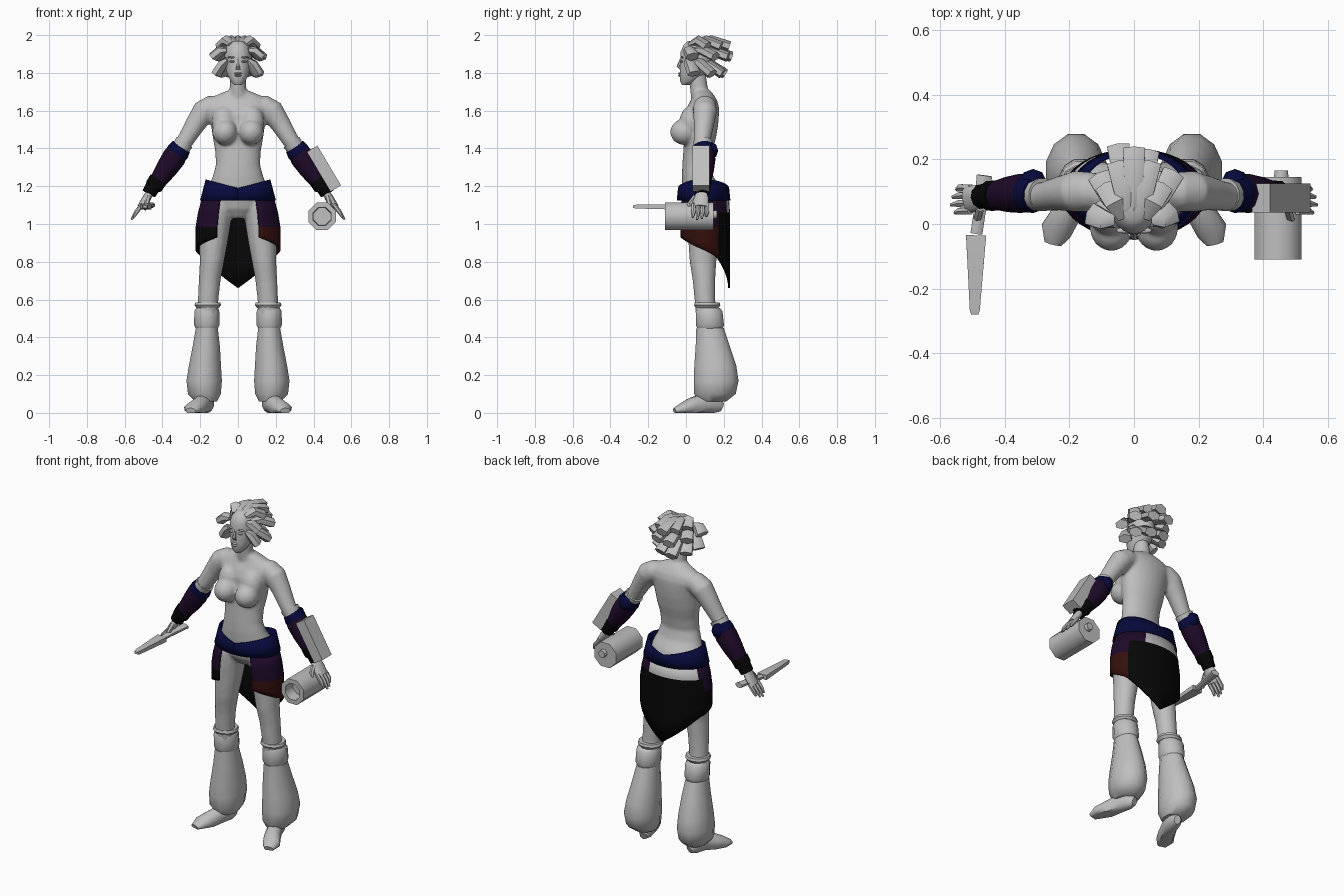
import bpy, bmesh, math
from mathutils import Vector

cube = bpy.data.objects.get("Cube")
if cube:
    bpy.data.objects.remove(cube, do_unlink=True)

X, Y, Z = Vector((1, 0, 0)), Vector((0, 1, 0)), Vector((0, 0, 1))
parts = []


def material(name, r, g, b):
    m = bpy.data.materials.new(name)
    m.use_nodes = True
    m.diffuse_color = (r, g, b, 1)
    m.node_tree.nodes["Principled BSDF"].inputs["Base Color"].default_value = (r, g, b, 1)
    return m


GREY = material("plain grey", .52, .52, .52)
BLUE = material("navy blue", .002, .003, .045)
PURPLE = material("dark purple", .013, .003, .022)
RED = material("dark red", .034, .005, .004)
BLACK = material("black", .002, .002, .002)


def finish(name, bm, *mats):
    bmesh.ops.recalc_face_normals(bm, faces=bm.faces)
    me = bpy.data.meshes.new(name)
    bm.to_mesh(me)
    bm.free()
    for m in mats:
        me.materials.append(m)
    ob = bpy.data.objects.new(name, me)
    bpy.context.collection.objects.link(ob)
    parts.append(ob)
    return ob


def loft(name, rings, mat=GREY, n=12, axis=None, s=1):
    """Skin elliptical sections (x, y, z, rx, ry); sections follow the path unless an axis is set."""
    bm = bmesh.new()
    pts = [Vector(r[:3]) for r in rings]
    loops = []
    for i, (p, r) in enumerate(zip(pts, rings)):
        t = axis or (pts[min(i + 1, len(pts) - 1)] - pts[max(i - 1, 0)]).normalized()
        side = t.cross(Z).normalized() if abs(t.z) < .99 else X
        up = side.cross(t)
        loop = []
        for k in range(n):
            a = math.tau * (k + .5) / n
            v = p + side * r[3] * math.cos(a) + up * r[-1] * math.sin(a)
            loop.append(bm.verts.new((v.x * s, v.y, max(v.z, 0))))
        loops.append(loop)
    for a, b in zip(loops, loops[1:]):
        for k in range(n):
            j = (k + 1) % n
            bm.faces.new((a[k], a[j], b[j], b[k]))
    bm.faces.new(loops[0])
    bm.faces.new(loops[-1])
    return finish(name, bm, mat)


def ball(name, loc, size, mat=GREY, seg=16):
    bm = bmesh.new()
    bmesh.ops.create_uvsphere(bm, u_segments=seg, v_segments=seg // 2, radius=1)
    bmesh.ops.scale(bm, vec=size, verts=bm.verts)
    bmesh.ops.translate(bm, vec=loc, verts=bm.verts)
    return finish(name, bm, mat)


def wrap(name, a0, a1, steps, heights, rule, mats, grow=0):
    """Cloth around the hips; angle 0 is the front, 90 the left side."""
    bm = bmesh.new()
    cols, angles = [], [a0 + (a1 - a0) * i / steps for i in range(steps + 1)]
    for a in angles:
        col, r = [], math.radians(a)
        for z in heights(a):
            drop = 1.235 - z
            rx = .16 + grow + min(drop * .27, .06)
            ry = .12 + grow + min(drop * .1, .015)
            col.append(bm.verts.new((rx * math.sin(r), .093 - ry * math.cos(r), z)))
        cols.append(col)
    for i in range(steps):
        for k in range(len(cols[0]) - 1):
            f = bm.faces.new((cols[i][k], cols[i + 1][k], cols[i + 1][k + 1], cols[i][k + 1]))
            f.material_index = rule((angles[i] + angles[i + 1]) / 2, k)
    ob = finish(name, bm, *mats)
    mod = ob.modifiers.new("thickness", "SOLIDIFY")
    mod.thickness = .01
    mod.offset = 0


def levels(rows):
    """Turn (z, half width, front y, back y) into centred sections."""
    return [(0, (f + b) / 2, z, w, (b - f) / 2) for z, w, f, b in rows]


# Torso, neck and head
skin = [
    loft("body", levels([
        (1.03, .06, .04, .16), (1.08, .14, .005, .195), (1.15, .16, -.015, .2), (1.2, .155, -.02, .18),
        (1.25, .135, -.022, .145), (1.31, .118, -.02, .128), (1.38, .12, -.015, .14),
        (1.45, .133, -.01, .158), (1.52, .143, -.012, .17), (1.58, .157, -.01, .175),
        (1.62, .175, .005, .175), (1.655, .165, .025, .165), (1.68, .12, .035, .15),
        (1.705, .06, .035, .13)]), n=24, axis=Z),
    loft("neck", levels([(1.63, .07, .03, .15), (1.7, .046, .022, .12), (1.8, .042, .012, .105)]), axis=Z)]
loft("head", levels([
    (1.735, .02, -.02, .02), (1.755, .04, -.032, .06), (1.79, .057, -.034, .1),
    (1.83, .067, -.033, .13), (1.87, .072, -.03, .145), (1.91, .072, -.03, .145),
    (1.945, .06, -.015, .135), (1.97, .035, .01, .1)]), n=20, axis=Z)
loft("nose", [(0, -.026, 1.875, .006, .006), (0, -.04, 1.835, .011, .01), (0, -.028, 1.818, .014, .006)],
     n=6, axis=Z)
for nm, z, w in (("upper_lip", 1.797, .022), ("lower_lip", 1.785, .018)):
    ball(nm, (0, -.031, z), (w, .011, .006), seg=8)

# Broad hair locks fan back from the hairline in three tiers
tiers = [(75, 5, .035, 1.95, 1.972, .085, .15, 1.94),
         (105, 6, .06, 1.92, 1.92, .13, .17, 1.885),
         (105, 6, .055, 1.87, 1.85, .112, .135, 1.795)]
for t, (spread, count, root, z0, z1, wide, deep, z2) in enumerate(tiers):
    for i in range(count):
        a = math.radians(spread * (2 * i / (count - 1) - 1))
        reach = 1.04 if i % 2 == 0 else .93
        sn, cs = math.sin(a) * reach, math.cos(a) * reach
        loft(f"hair_lock_{t + 1}_{i + 1}", [
            (root * sn, .02 + .03 * t * cs, z0, .018, .014),
            (.7 * wide * sn, .04 + .6 * deep * cs, z1, .034, .027),
            (wide * sn, .075 + deep * cs, z2, .04, .028)], n=6)

for s, side in ((1, "left_"), (-1, "right_")):
    def limb(name, rings, mat=GREY, **kw):
        return loft(side + name, rings, mat, s=s, **kw)

    skin += [ball(side + "bust", (s * .07, -.01, 1.487), (.068, .075, .069)),
             ball(side + "upper_chest", (s * .075, .025, 1.54), (.065, .06, .085))]
    ball(side + "ear", (s * .072, .05, 1.845), (.008, .016, .025), seg=8)
    ball(side + "eye", (s * .03, -.022, 1.86), (.016, .008, .006), seg=8)
    ball(side + "brow", (s * .032, -.02, 1.882), (.024, .009, .005), seg=8)

    # Arm, bracer and hand
    skin.append(limb("arm", [
        (.08, .1, 1.625, .05), (.14, .1, 1.62, .062), (.18, .1, 1.597, .064), (.225, .095, 1.53, .054),
        (.28, .085, 1.44, .045), (.32, .085, 1.385, .043), (.45, .085, 1.18, .027)], n=16))
    limb("elbow_cuff", [(.283, .09, 1.433, .052), (.303, .09, 1.403, .049)])
    limb("bracer_band", [(.3, .092, 1.41, .054), (.318, .095, 1.383, .062), (.326, .095, 1.371, .06)], BLUE)
    limb("bracer", [(.318, .095, 1.385, .058), (.34, .095, 1.35, .063), (.38, .092, 1.29, .057),
                    (.43, .088, 1.22, .044)], PURPLE, n=10)
    ball(side + "elbow_pad", (s * .312, .135, 1.388), (.04, .035, .045), BLUE, 8)
    limb("wrist_wrap", [(.422, .088, 1.235, .049), (.445, .087, 1.2, .048), (.455, .087, 1.19, .04),
                        (.472, .085, 1.16, .038)], BLACK, n=10)
    limb("palm", [(.46, .085, 1.175, .025, .02), (.485, .08, 1.135, .042, .022),
                  (.515, .075, 1.09, .042, .018)])
    for f in range(4):
        y = .04 + .024 * f
        drop = .012 * abs(f - 1.3)
        limb(f"finger_{f + 1}", [(.505, y, 1.105, .012), (.537, y, 1.065, .012),
                                 (.568 - drop, y - .005, 1.02 + drop, .006)], n=6)
    limb("thumb", [(.475, .05, 1.145, .014), (.482, .022, 1.11, .013), (.492, .008, 1.075, .007)], n=6)

    # Leg, knee bands, flared trouser and foot
    skin.append(limb("thigh", [
        (.085, .1, 1.15, .07, .085), (.112, .1, 1.07, .086, .095), (.122, .1, 1.0, .084, .095),
        (.13, .095, .9, .076, .083), (.138, .09, .8, .065, .071), (.15, .095, .7, .058, .06),
        (.158, .1, .6, .055, .055), (.16, .11, .5, .054, .056)], axis=-Z, n=16))
    limb("knee_rim", [(.16, .112, .585, .068, .068), (.16, .112, .57, .073, .072),
                      (.16, .112, .555, .06, .062)], axis=-Z)
    limb("knee_band", [(.163, .118, .555, .06, .062), (.165, .122, .54, .068, .073),
                       (.165, .127, .465, .07, .077), (.165, .127, .447, .06, .07)], axis=-Z)
    limb("trouser", [(.165, .127, .45, .06, .075), (.168, .142, .35, .075, .094),
                     (.175, .155, .25, .088, .115), (.179, .16, .17, .097, .122),
                     (.178, .153, .1, .09, .114), (.17, .14, .06, .06, .075)], axis=-Z)
    limb("foot", [(.155, .19, .03, .02, .025), (.165, .155, .045, .04, .05),
                  (.18, .1, .05, .043, .055), (.21, .03, .033, .047, .048),
                  (.24, -.02, .022, .05, .03), (.25, -.06, .01, .028, .016)])

# Fuse the bare body into one smooth surface
bpy.ops.object.select_all(action="DESELECT")
body = skin[0]
for ob in skin:
    ob.select_set(True)
bpy.context.view_layer.objects.active = body
parts = [ob for ob in parts if ob not in skin[1:]]
bpy.ops.object.join()
fuse = body.modifiers.new("fuse", "REMESH")
fuse.mode = "VOXEL"
fuse.voxel_size = .009
fuse.use_smooth_shade = True
soften = body.modifiers.new("soften", "SMOOTH")
soften.factor = .5
soften.iterations = 6


# Skirt: hip panels, pointed back cloth and belt
def skirt_heights(a):
    d = abs(a - 180)
    hem = .66 + .17 * min(d / 60, 1) + .0011 * max(d - 60, 0)
    return [1.14, 1.06, .985] + [.985 + (hem - .985) * k / 3 for k in (1, 2, 3)]


def skirt_colour(a, row):
    if row == 0 and 150 < a < 250:
        return 0
    if row == 0 or (row == 1 and not 125 < a < 255):
        return 1
    return 2 if a < 125 else 3


wrap("skirt", 30, 330, 32, skirt_heights, skirt_colour, (GREY, PURPLE, RED, BLACK))
wrap("belt", 0, 360, 32,
     lambda a: (1.19 + .045 * abs(math.sin(math.radians(a))), 1.165, 1.125),
     lambda a, k: 0, (BLUE,), .006)

# Forearm box on the left arm
bm = bmesh.new()
bmesh.ops.create_cube(bm, size=1)
bmesh.ops.scale(bm, vec=(.065, .09, .245), verts=bm.verts)
box = finish("forearm_box", bm, GREY)
box.location = (.455, .08, 1.293)
box.rotation_euler.y = -.537

# Hollow canister held in the left hand
loft("canister", [(.445, y, 1.04, r) for y, r in
                  ((.145, .079), (-.11, .079), (-.11, .052), (-.04, .048))], n=8, axis=-Y)
loft("canister_knob", [(.455, .14, 1.05, .025), (.455, .165, 1.05, .022)], n=8)

# Dagger held in the right hand
loft("dagger_handle", [(-.462, .15, 1.1, .026, .016), (-.478, .03, 1.095, .02, .016),
                       (-.487, -.03, 1.09, .02, .014)], n=8)
loft("dagger_blade", [(-.488, -.035, 1.09, .044, .02), (-.492, -.265, 1.092, .022, .014),
                      (-.492, -.28, 1.092, .016, .01)], n=4)

# Smooth shading with crisp edges kept
bpy.ops.object.select_all(action="DESELECT")
for ob in parts:
    ob.select_set(True)
bpy.context.view_layer.objects.active = body
bpy.ops.object.shade_smooth_by_angle(angle=math.radians(47))
